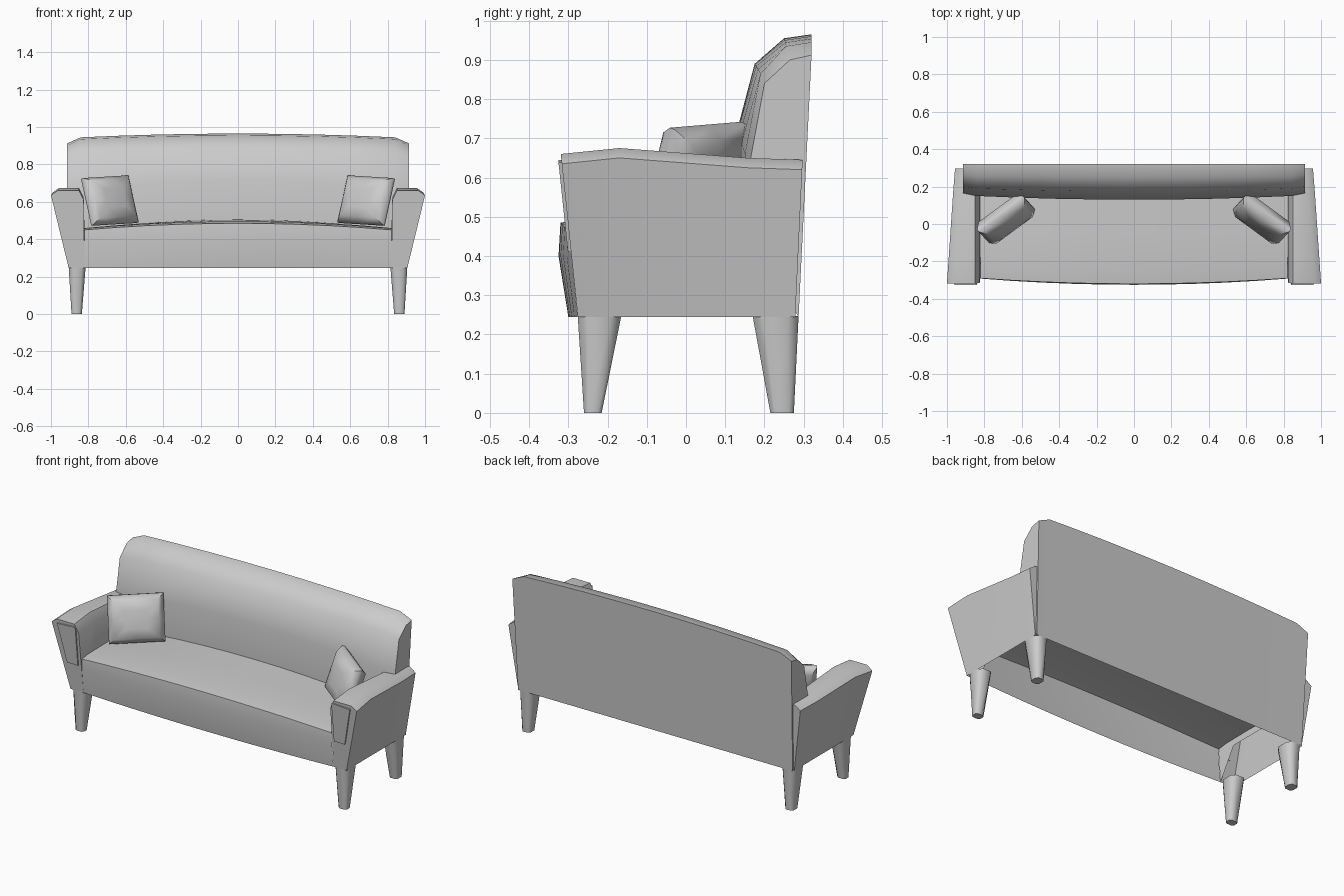
import bpy, bmesh, math
from mathutils import Vector

cube = bpy.data.objects.get("Cube")
if cube:
    bpy.data.objects.remove(cube, do_unlink=True)

GREY = (0.6, 0.6, 0.6, 1)
fabric = bpy.data.materials.new("grey fabric")
fabric.use_nodes = True
fabric.diffuse_color = GREY
fabric.node_tree.nodes["Principled BSDF"].inputs["Base Color"].default_value = GREY


def loft(name, rings, closed=True, caps=True, angle=60):
    """Skin a list of equal-length rings of points."""
    bm = bmesh.new()
    vs = [[bm.verts.new(p) for p in ring] for ring in rings]
    n = len(rings[0])
    for a, b in zip(vs, vs[1:]):
        for i in range(n if closed else n - 1):
            j = (i + 1) % n
            bm.faces.new((a[i], a[j], b[j], b[i]))
    if caps:
        bm.faces.new(vs[0])
        bm.faces.new(vs[-1])
    bmesh.ops.recalc_face_normals(bm, faces=bm.faces)
    top = max(bm.faces, key=lambda f: f.calc_center_median().z)
    if top.normal.z < 0:
        bmesh.ops.reverse_faces(bm, faces=bm.faces)
    mesh = bpy.data.meshes.new(name)
    bm.to_mesh(mesh)
    bm.free()
    mesh.materials.append(fabric)
    obj = bpy.data.objects.new(name, mesh)
    bpy.context.collection.objects.link(obj)
    bpy.ops.object.select_all(action='DESELECT')
    obj.select_set(True)
    bpy.context.view_layer.objects.active = obj
    bpy.ops.object.shade_smooth_by_angle(angle=math.radians(angle))
    return obj


def front_y(z):
    return -0.25 - 0.105 * z


def back_y(z):
    return 0.275 + 0.047 * z


# Seat: front apron and crowned top, bulging towards the middle
rings = []
for i in range(-5, 6):
    x = 0.82 * i / 5
    f = 1 - (i / 5) ** 2
    rings.append([(x, -0.276 - 0.024 * f, 0.245),
                  (x, -0.292 - 0.033 * f, 0.40),
                  (x, -0.290 - 0.030 * f, 0.45 + 0.035 * f),
                  (x, -0.230 - 0.020 * f, 0.458 + 0.037 * f),
                  (x, -0.05, 0.46 + 0.04 * f),
                  (x, 0.16, 0.455 + 0.05 * f)])
loft("seat", rings, closed=False, caps=False)

# Backrest: rolled top, gently arched, with drawn-in ends
middle = [(0.145, 0.43), (0.13, 0.72), (0.175, 0.89), (0.25, 0.955), (0.32, 0.965), (0.287, 0.245)]
side = [(0.155, 0.43), (0.15, 0.66), (0.19, 0.865), (0.255, 0.935), (0.32, 0.945), (0.287, 0.245)]
end = [(0.16, 0.43), (0.165, 0.65), (0.20, 0.84), (0.265, 0.90), (0.32, 0.912), (0.287, 0.245)]


def end_ring(s):
    return [(s * (0.915 if z > 0.5 else 0.9), y, z) for y, z in end]


rings = [end_ring(-1)]
for i in range(-4, 5):
    f = 1 - (i / 4) ** 2
    rings.append([(0.84 * i / 4, b[0] + (a[0] - b[0]) * f, b[1] + (a[1] - b[1]) * f)
                  for a, b in zip(middle, side)])
rings.append(end_ring(1))
# the underside is left open
back = loft("backrest", rings, closed=False, caps=True)


def arm_rings(s):
    # station y, top height, outer reach, inner wall foot
    stations = [(None, 0.66, 1.0, 0.245), (-0.17, 0.675, 0.99, 0.42),
                (0.155, 0.65, 0.968, 0.42), (9, 0.645, 0.957, 0.42)]
    rings = []
    for y, top, out, foot in stations:
        section = [(0.82, foot), (0.825, top - 0.05), (0.85, top), (out - 0.035, top),
                   (out, top - 0.025), (0.905, 0.245)]
        ring = []
        for x, z in section:
            yy = front_y(z) if y is None else back_y(z) - 0.008 if y == 9 else y
            ring.append((s * x, yy, z))
        rings.append(ring)
    return rings


def leg_ring(s, x0, x1, y0, y1, z):
    """Rectangle with chamfered corners."""
    cx, cy = (x1 - x0) * 0.22, (y1 - y0) * 0.22
    pts = [(x0 + cx, y0), (x1 - cx, y0), (x1, y0 + cy), (x1, y1 - cy),
           (x1 - cx, y1), (x0 + cx, y1), (x0, y1 - cy), (x0, y0 + cy)]
    return [(s * x, y, z) for x, y in pts]


def cushion_rings(s):
    centre = Vector((-0.685, 0.025, 0.607))
    u, v = Vector((0.245, 0.18, 0.015)), Vector((0.055, -0.06, -0.25))
    n = u.cross(v).normalized()
    rings = []
    for scale, depth in ((0.4, 0.055), (0.8, 0.045), (1, 0.008), (1, -0.008), (0.8, -0.045), (0.4, -0.055)):
        ring = []
        for a, b in ((-1, -1), (0, -1), (1, -1), (1, 0), (1, 1), (0, 1), (-1, 1), (-1, 0)):
            p = centre + (u * a + v * b) * scale / 2 + n * depth
            ring.append((-s * p.x, p.y, p.z))
        rings.append(ring)
    return rings


for s, word in ((1, "left"), (-1, "right")):
    # Flared arm, open underneath
    loft(word + "_arm", arm_rings(s), closed=False)

    # Thin facing plate on the front of the arm
    outline = [(0.84, 0.645), (0.96, 0.638), (0.91, 0.41), (0.84, 0.41)]
    loft(word + "_arm_facing",
         [[(s * x, front_y(z) - d, z) for x, z in outline] for d in (0.008, -0.001)])

    # Tapered legs
    loft(word + "_front_leg", [leg_ring(s, 0.835, 0.89, -0.26, -0.215, 0),
                               leg_ring(s, 0.815, 0.905, -0.276, -0.165, 0.247)])
    loft(word + "_back_leg", [leg_ring(s, 0.835, 0.89, 0.215, 0.275, 0),
                              leg_ring(s, 0.815, 0.905, 0.17, 0.287, 0.247)])

    # Leaning scatter cushion
    loft(word + "_cushion", cushion_rings(s), angle=50)
